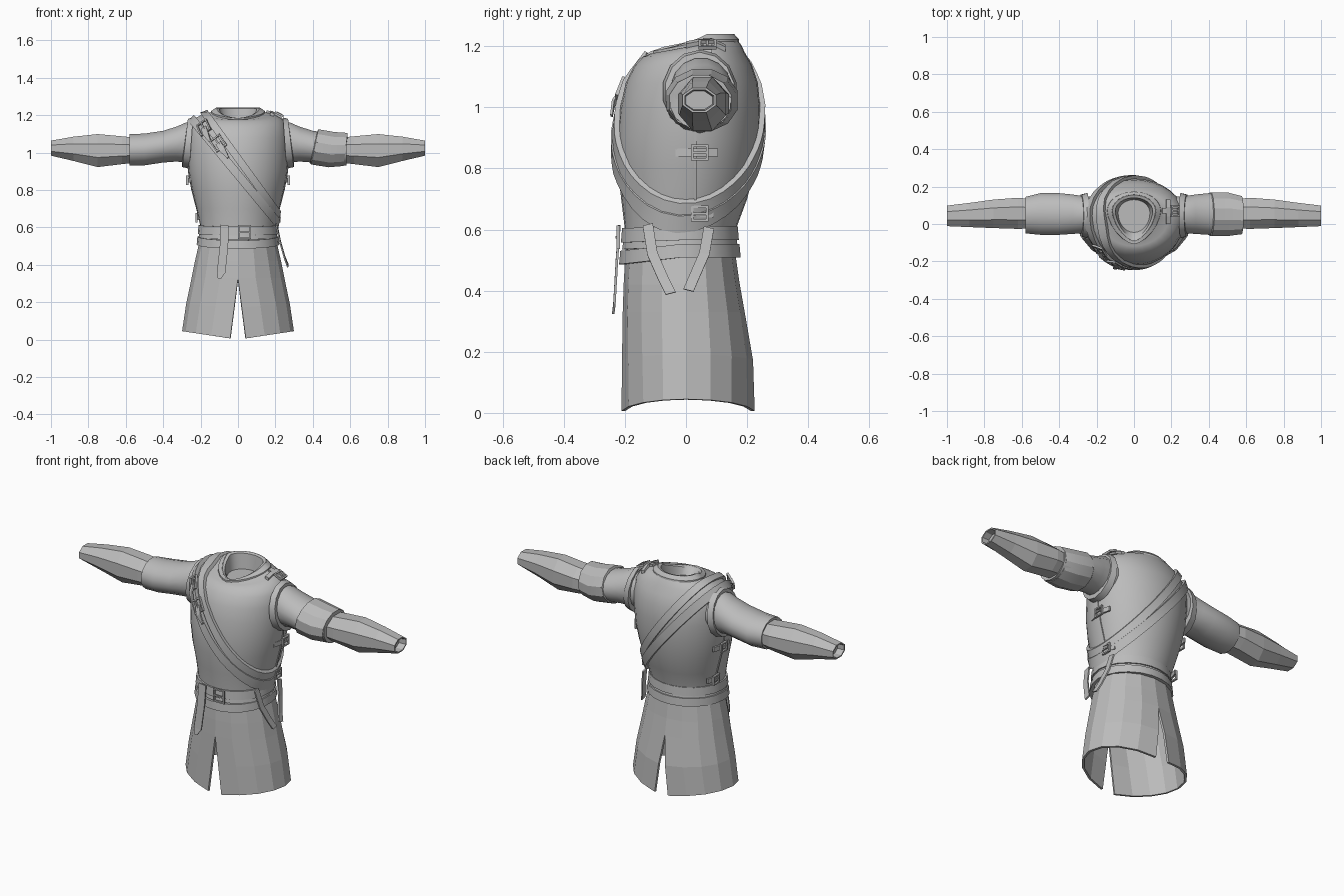
import bpy, bmesh, math
from mathutils import Vector as V
from mathutils.bvhtree import BVHTree

if "Cube" in bpy.data.objects:
    bpy.data.objects.remove(bpy.data.objects["Cube"])

mat = bpy.data.materials.new("grey_cloth")
mat.diffuse_color = (0.5, 0.5, 0.5, 1)
mat.use_nodes = True
mat.node_tree.nodes["Principled BSDF"].inputs["Base Color"].default_value = mat.diffuse_color


def loft(name, rings, loop=False, caps=True, closed=True, smooth=None, mirror=False, solid=0):
    """Skin a list of point rings into one object."""
    bm = bmesh.new()
    vs = [[bm.verts.new(p) for p in r] for r in rings]
    n = len(rings[0])
    for i in range(len(vs) if loop else len(vs) - 1):
        a, b = vs[i], vs[(i + 1) % len(vs)]
        for j in range(n if closed else n - 1):
            k = (j + 1) % n
            bm.faces.new((a[j], a[k], b[k], b[j]))
    if caps and not loop:
        bm.faces.new(vs[0])
        bm.faces.new(vs[-1])
    bmesh.ops.recalc_face_normals(bm, faces=bm.faces)
    me = bpy.data.meshes.new(name)
    bm.to_mesh(me)
    bm.free()
    me.materials.append(mat)
    ob = bpy.data.objects.new(name, me)
    bpy.context.collection.objects.link(ob)
    if smooth:
        bpy.ops.object.select_all(action='DESELECT')
        ob.select_set(True)
        bpy.context.view_layer.objects.active = ob
        bpy.ops.object.shade_smooth_by_angle(angle=math.radians(smooth))
    if solid:
        m = ob.modifiers.new("thickness", 'SOLIDIFY')
        m.thickness = solid
    if mirror:
        ob.modifiers.new("mirror", 'MIRROR')
    return ob


def oval(t, z, rx, yc, yf, yb, dz=0, e=1):
    """Point of a body section: separate front and back depth, dz drops the front."""
    c, s = math.cos(t), math.sin(t)
    if s < 0:
        p = abs(c) ** e * math.copysign(1, c)
        return V((rx * p, yc - (yc - yf) * abs(s) ** e, z + dz * abs(s)))
    return V((rx * c, yc + (yb - yc) * s, z))


def body_ring(n, *a):
    return [oval(2 * math.pi * i / n, *a) for i in range(n)]


# torso with collar and neck opening
torso_sections = [
    (.52, .2, -.02, -.195, .155), (.60, .2, -.02, -.2, .163), (.70, .222, 0, -.212, .2),
    (.80, .247, .01, -.224, .225), (.90, .265, .02, -.226, .24), (1.0, .272, .03, -.215, .243),
    (1.08, .27, .04, -.197, .235), (1.14, .26, .04, -.17, .215, -.005),
    (1.18, .235, .04, -.14, .192, -.015), (1.205, .19, .05, -.118, .18, -.03),
    (1.217, .14, .07, -.1, .17, -.04, 1.25), (1.24, .115, .07, -.09, .155, -.055, 1.25),
    (1.235, .1, .07, -.075, .14, -.055, 1.2), (1.15, .085, .06, -.045, .13, 0, 1)]
torso = loft("torso", [body_ring(32, *s) for s in torso_sections], smooth=40)
tree = BVHTree.FromPolygons([v.co for v in torso.data.vertices],
                            [p.vertices for p in torso.data.polygons])

# raised collar edge with pointed front
loft("collar_trim", [body_ring(24, *s) for s in (
    (1.212, .145, .07, -.108, .174, -.037, 1.25), (1.222, .143, .07, -.108, .173, -.037, 1.25),
    (1.24, .118, .07, -.092, .157, -.055, 1.25), (1.225, .11, .07, -.085, .15, -.05, 1.25))],
    loop=True, smooth=30)

# belts: closed band sections
for name, zs, g, dip in (("belt_upper", (.565, .612), .015, -.008), ("belt_middle", (.545, .572), .011, -.01),
                         ("belt_lower", (.508, .552), .021, -.022)):
    loft(name, [body_ring(22, z, .2 + o, -.02, -.2 - o, .16 + o, dip) for z, o in
                ((zs[0], g), (zs[1], g - .004), (zs[1], -.01), (zs[0], -.01))], loop=True, smooth=30)

# skirt: half panel with front and back slits, mirrored
rows = []
for z, rx, yf, yb in ((.53, .205, -.198, .16), (.42, .23, -.204, .176), (.33, .248, -.207, .192),
                      (.17, .277, -.21, .22), (0, .299, -.213, .227)):
    low = max(0, 1 - z / .33)
    d = math.asin(.042 * low / rx)
    row = []
    for i in range(9):
        t = -math.pi / 2 + d + (math.pi - 2 * d) * i / 8
        p = oval(t, z, rx, 0, yf, yb)
        p.z += .045 * low * math.cos(t)
        row.append(p)
    rows.append(row)
loft("skirt", rows, closed=False, caps=False, mirror=True, solid=.012)


def arm_ring(n, x, y0, y1, z0, z1, lean=0):
    """Section across the arm; lean slants it along x."""
    return [V((x + lean * math.sin(t), (y0 + y1) / 2 + (y1 - y0) / 2 * math.cos(t),
               (z0 + z1) / 2 + (z1 - z0) / 2 * math.sin(t)))
            for t in [2 * math.pi * (i + .5) / n for i in range(n)]]


# sleeves, armhole rims and faceted forearm guards
loft("upper_sleeve", [arm_ring(16, *s) for s in (
    (.18, -.05, .145, .94, 1.165), (.28, -.052, .152, .945, 1.162), (.33, -.055, .16, .95, 1.14),
    (.40, -.06, .167, .945, 1.118), (.50, -.06, .167, .93, 1.103), (.58, -.052, .147, .928, 1.1),
    (.577, -.035, .13, .94, 1.085))], smooth=40, mirror=True)
loft("armhole_rim", [arm_ring(14, *s) for s in (
    (.25, -.078, .168, .915, 1.188, -.01), (.283, -.07, .16, .922, 1.18, -.015),
    (.285, -.05, .145, .945, 1.16, -.015), (.25, -.05, .145, .945, 1.16))],
    loop=True, smooth=30, mirror=True)
loft("forearm_guard", [arm_ring(8, *s) for s in (
    (.55, -.03, .14, .94, 1.085), (.62, -.033, .147, .932, 1.093), (.75, -.028, .137, .915, 1.106),
    (.88, -.022, .118, .95, 1.09), (1.0, -.016, .103, .98, 1.067), (1.0, -.008, .095, .987, 1.06),
    (.96, -.005, .09, .99, 1.055))], mirror=True)
loft("elbow_band", [arm_ring(12, *s) for s in (
    (.405, -.06, .165, .94, 1.118, .02), (.41, -.068, .172, .933, 1.128, .02),
    (.50, -.068, .172, .918, 1.113, .015), (.575, -.058, .152, .925, 1.108, .012),
    (.575, -.045, .14, .94, 1.09, .012))], smooth=25)


def ribbon(name, pts, wide, out, width, thick=.008, tip=False):
    """Flat strap along points; wide and out are its cross axes."""
    wide, out = V(wide).normalized(), V(out).normalized()
    rings = []
    for i, p in enumerate(pts):
        w = wide * width / 2 * (.35 if tip and i == len(pts) - 1 else 1)
        p = V(p)
        rings.append([p - w, p + w, p + w + out * thick, p - w + out * thick])
    return loft(name, rings)


def buckle(name, c, u, v, w, h, bar=.008):
    """Rectangular frame in the u-v plane with a centre prong."""
    c, u, v = V(c), V(u).normalized(), V(v).normalized()
    n = u.cross(v)
    rings = []
    for a, b in ((-1, -1), (1, -1), (1, 1), (-1, 1)):
        o = c + u * a * w / 2 + v * b * h / 2
        q = u * a * bar + v * b * bar
        rings.append([o - n * bar * .7, o + q - n * bar * .7, o + q + n * bar * .7, o + n * bar * .7])
    loft(name, rings, loop=True)
    ribbon(name + "_prong", [c - u * w / 2, c + u * w / 2], v, n, bar)


# two shoulder-to-hip straps wrapped around the torso
def cross_strap(name, a, b, width, lift):
    a, b = V(a), V(b)
    d = (b - a).normalized()
    side = V((-d.z, 0, d.x))
    mid = (a + b) / 2
    rings = []
    for i in range(40):
        t = 2 * math.pi * i / 40
        ray = d * math.cos(t) + V((0, 1, 0)) * math.sin(t)
        h = []
        for k in (-.5, .5):
            hit = tree.ray_cast(mid + side * width * k, ray)[0]
            h += [hit - ray * .006, hit + ray * lift]
        rings.append([h[0], h[1], h[3], h[2]])
    loft(name, rings, loop=True, smooth=30)
    return d, side


d1, s1 = cross_strap("cross_strap_low", (-.235, .03, 1.165), (.2, .03, .64), .045, .022)
d2, s2 = cross_strap("cross_strap_high", (-.165, .03, 1.195), (.21, .03, .68), .04, .018)


def front(x, z):
    return tree.ray_cast(V((x, -1, z)), V((0, 1, 0)))


# buckles and loose tabs on the cross straps
for i, (x, z) in enumerate(((-.17, 1.125), (-.1, 1.045))):
    p, n = front(x, z)[:2]
    u = (d2 - n * d2.dot(n)).normalized()
    v = n.cross(u)
    buckle("cross_buckle_%d" % i, p + n * .026, u, v, .06, .052)
    ribbon("cross_tab_%d" % i, [p + n * .022, p + u * .05 + n * .032, p + u * .1 + n * .022],
           v, n, .032, tip=True)

# belt buckle and hanging belt tail
buckle("belt_buckle", (.035, -.222, .575), (1, 0, 0), (0, 0, 1), .055, .06)
ribbon("belt_tail", [(-.072, -.214, .612), (-.075, -.222, .5), (-.09, -.23, .36), (-.1, -.234, .325)],
       (1, 0, -.1), (0, -1, 0), .045, tip=True)

# two crossed side tails
for name, pts in (("side_tail_front", [(.2, -.125, .615), (.222, -.11, .52), (.245, -.075, .44), (.262, -.05, .39)]),
                  ("side_tail_back", [(.205, .075, .605), (.222, .06, .52), (.245, .025, .44), (.262, .008, .4)])):
    ribbon(name, pts, (0, 1, .25 if "front" in name else -.25), (1, 0, .2), .034)

# side closures: seam, clasps and buckles on each flank
for s in (-1, 1):
    side = "right" if s > 0 else "left"
    seam = [(s * (tree.ray_cast(V((1, .03, z)), V((-1, 0, 0)))[0].x - .002), .03, z)
            for z in (.64, .72, .8, .88, .94)]
    ribbon("side_seam_" + side, seam, (0, 1, 0), (s, 0, 0), .008, .007)
    for z, w in ((.852, .14), (.652, .11)):
        x = s * (tree.ray_cast(V((1, .035, z)), V((-1, 0, 0)))[0].x)
        ribbon("side_clasp_%s_%d" % (side, z * 100),
               [(x - s * .012, .035 - w / 2, z), (x + s * .006, .035, z), (x - s * .012, .035 + w / 2, z)],
               (0, 0, 1), (s, 0, 0), .026, .01)
        buckle("side_buckle_%s_%d" % (side, z * 100), (x + s * .017, .045, z), (0, 1, 0), (0, 0, 1), .04, .036)

# small strap and buckle on the bare shoulder
top = lambda x, y: tree.ray_cast(V((x, y, 2)), V((0, 0, -1)))[0]
ribbon("shoulder_strap", [top(x, .07) for x in (.15, .19, .225, .25)], (0, 1, 0), (.3, 0, 1), .03, .012)
ribbon("shoulder_cross_strap", [top(.18, y) for y in (0, .04, .09, .13)], (1, 0, -.4), (.3, 0, 1), .022, .016)
buckle("shoulder_buckle", top(.215, .07) + V((.006, 0, .016)), (1, 0, -.5), (0, 1, 0), .035, .042)
